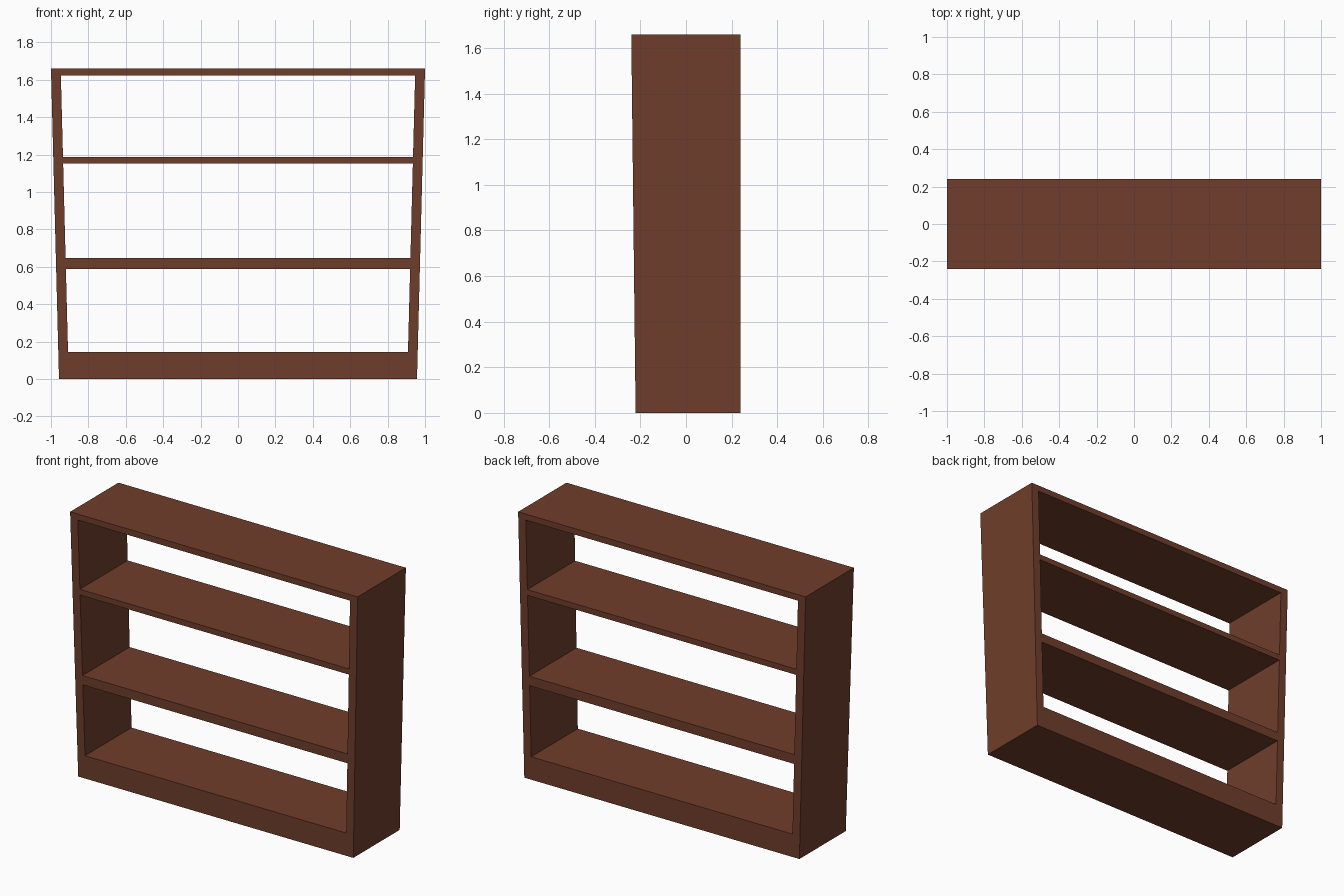
import bpy
import bmesh

if "Cube" in bpy.data.objects:
    bpy.data.objects.remove(bpy.data.objects["Cube"])

HEIGHT = 1.66
BACK_Y = 0.24
SIDE_THICKNESS = 0.052

wood = bpy.data.materials.new("brown wood")
wood.diffuse_color = (0.16, 0.048, 0.024, 1.0)
wood.use_nodes = True
wood.node_tree.nodes["Principled BSDF"].inputs["Base Color"].default_value = wood.diffuse_color


def outer_x(z):
    # the sides lean outward towards the top
    return 0.957 + 0.043 * z / HEIGHT


def inner_x(z):
    return outer_x(z) - SIDE_THICKNESS


def front_y(z):
    # the front leans slightly forward, the back is upright
    return -0.221 - 0.019 * z / HEIGHT


def board(name, z0, z1, left, right):
    """Tapered board between two heights; left and right give x at a height."""
    bm = bmesh.new()
    rings = []
    for z in (z0, z1):
        corners = [(left(z), front_y(z)), (right(z), front_y(z)),
                   (right(z), BACK_Y), (left(z), BACK_Y)]
        rings.append([bm.verts.new((x, y, z)) for x, y in corners])
    low, high = rings
    bm.faces.new(low[::-1])
    bm.faces.new(high)
    for i in range(4):
        j = (i + 1) % 4
        bm.faces.new((low[i], low[j], high[j], high[i]))
    bmesh.ops.recalc_face_normals(bm, faces=bm.faces)
    mesh = bpy.data.meshes.new(name)
    bm.to_mesh(mesh)
    bm.free()
    mesh.materials.append(wood)
    obj = bpy.data.objects.new(name, mesh)
    bpy.context.collection.objects.link(obj)
    return obj


# Leaning side panels
board("right_side", 0, HEIGHT, inner_x, outer_x)
board("left_side", 0, HEIGHT, lambda z: -outer_x(z), lambda z: -inner_x(z))

# Plinth, shelves and top, fitted between the sides
for name, z0, z1 in (("base", 0.0, 0.144),
                     ("lower_shelf", 0.588, 0.647),
                     ("upper_shelf", 1.152, 1.188),
                     ("top_board", 1.622, HEIGHT)):
    board(name, z0, z1, lambda z: -inner_x(z), inner_x)
